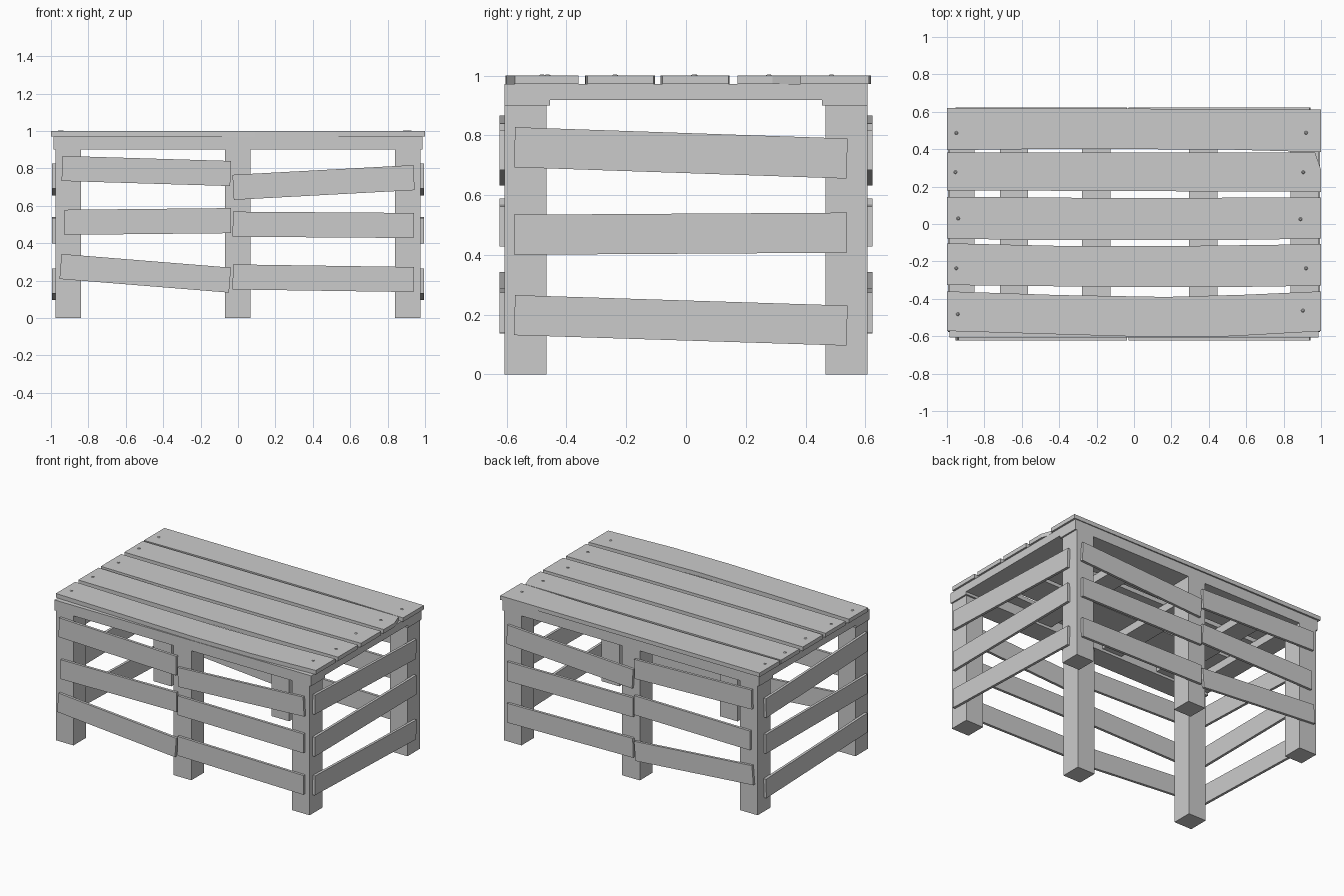
import bpy, bmesh, math
from mathutils import Matrix, Vector

if "Cube" in bpy.data.objects:
    bpy.data.objects.remove(bpy.data.objects["Cube"])


def make(name, bm):
    bmesh.ops.recalc_face_normals(bm, faces=bm.faces)
    me = bpy.data.meshes.new(name)
    bm.to_mesh(me)
    bm.free()
    ob = bpy.data.objects.new(name, me)
    bpy.context.collection.objects.link(ob)
    return ob


def box(name, x0, x1, y0, y1, z0, z1):
    bm = bmesh.new()
    m = Matrix.Translation(((x0 + x1) / 2, (y0 + y1) / 2, (z0 + z1) / 2)) @ \
        Matrix.Diagonal((x1 - x0, y1 - y0, z1 - z0, 1))
    bmesh.ops.create_cube(bm, size=1, matrix=m)
    return make(name, bm)


def slat(name, axis, a, za, b, zb, off, thick=0.018, height=0.134):
    """Tilted board from (a, za) to (b, zb) along axis, lying on the plane at off."""
    d = math.hypot(b - a, zb - za)
    t = math.atan2(zb - za, b - a)
    bm = bmesh.new()
    if axis == 'X':
        size, rot = (d, thick, height), Matrix.Rotation(-t, 4, 'Y')
        loc = ((a + b) / 2, off, (za + zb) / 2)
    else:
        size, rot = (thick, d, height), Matrix.Rotation(t, 4, 'X')
        loc = (off, (a + b) / 2, (za + zb) / 2)
    bmesh.ops.create_cube(bm, size=1, matrix=Matrix.Translation(loc) @ rot @ Matrix.Diagonal((*size, 1)))
    return make(name, bm)


def plank(name, outline, z0=0.972, z1=1.0):
    """Flat outline extruded upwards."""
    bm = bmesh.new()
    f = bm.faces.new([bm.verts.new((x, y, z0)) for x, y in outline])
    r = bmesh.ops.extrude_face_region(bm, geom=[f])
    bmesh.ops.translate(bm, verts=[v for v in r['geom'] if isinstance(v, bmesh.types.BMVert)],
                        vec=Vector((0, 0, z1 - z0)))
    return make(name, bm)


# legs and long rails, front and back
for side, s in (("front", -1), ("back", 1)):
    ya, yb = sorted((s * 0.467, s * 0.607))
    for label, x in (("left", -0.908), ("middle", -0.002), ("right", 0.908)):
        box(f"{side}_{label}_leg", x - 0.068, x + 0.068, ya, yb, 0, 0.90)
    ya, yb = sorted((s * 0.455, s * 0.607))
    box(f"{side}_rail", -0.987, 0.987, ya, yb, 0.90, 0.972)

# cross joists under the top
for i, (a, b) in enumerate(((-0.987, -0.852), (-0.716, -0.567), (-0.278, -0.125),
                            (0.294, 0.447), (0.836, 0.987))):
    box(f"joist_{i + 1}", a, b, -0.455, 0.455, 0.918, 0.972)

# long side slats, mirrored front to back
long_slats = ((-0.941, 0.80, -0.04, 0.773), (-0.026, 0.699, 0.941, 0.751),
              (-0.928, 0.512, -0.037, 0.521), (-0.028, 0.502, 0.94, 0.495),
              (-0.949, 0.276, -0.043, 0.203), (-0.028, 0.22, 0.94, 0.206))
for side, s in (("front", -1), ("back", 1)):
    for i, (a, za, b, zb) in enumerate(long_slats):
        slat(f"{side}_slat_{i + 1}", 'X', a, za, b, zb, s * 0.615)

# short end slats, mirrored left to right
end_slats = ((-0.574, 0.76, 0.539, 0.722), (-0.575, 0.467, 0.539, 0.474),
             (-0.574, 0.198, 0.539, 0.163))
for side, s in (("left", -1), ("right", 1)):
    for i, (a, za, b, zb) in enumerate(end_slats):
        slat(f"{side}_slat_{i + 1}", 'Y', a, za, b, zb, s * 0.985)

# slightly warped top planks
plank("top_plank_1", [(-1, 0.395), (-0.4, 0.402), (0.5, 0.398), (1, 0.384),
                      (1, 0.613), (-1, 0.62)])
plank("top_plank_2", [(-1, 0.18), (1, 0.172), (1, 0.29), (0.968, 0.383), (-1, 0.383)])
plank("top_plank_3", [(-1, -0.078), (-0.5, -0.086), (0.5, -0.086), (1, -0.078),
                      (1, 0.143), (0, 0.138), (-1, 0.145)])
plank("top_plank_4", [(-1, -0.326), (0, -0.338), (0.6, -0.336), (1, -0.33),
                      (1, -0.108), (0.3, -0.117), (-0.4, -0.117), (-1, -0.103)])
plank("top_plank_5", [(-1, -0.572), (-0.4, -0.59), (0.09, -0.604), (0.52, -0.6), (1, -0.573),
                      (1, -0.36), (0.6, -0.378), (0.17, -0.39), (-0.4, -0.38), (-1, -0.36)])

# small nail heads
for i, (xa, ya, xb, yb) in enumerate(((-0.95, 0.487, 0.92, 0.487), (-0.955, 0.277, 0.905, 0.277),
                                      (-0.94, 0.03, 0.89, 0.026), (-0.95, -0.237, 0.92, -0.237),
                                      (-0.942, -0.482, 0.903, -0.463))):
    for label, x, y in (("left", xa, ya), ("right", xb, yb)):
        bm = bmesh.new()
        bmesh.ops.create_cone(bm, cap_ends=True, segments=8, radius1=0.012, radius2=0.005, depth=0.006,
                              matrix=Matrix.Translation((x, y, 1.001)))
        make(f"{label}_nail_{i + 1}", bm)
